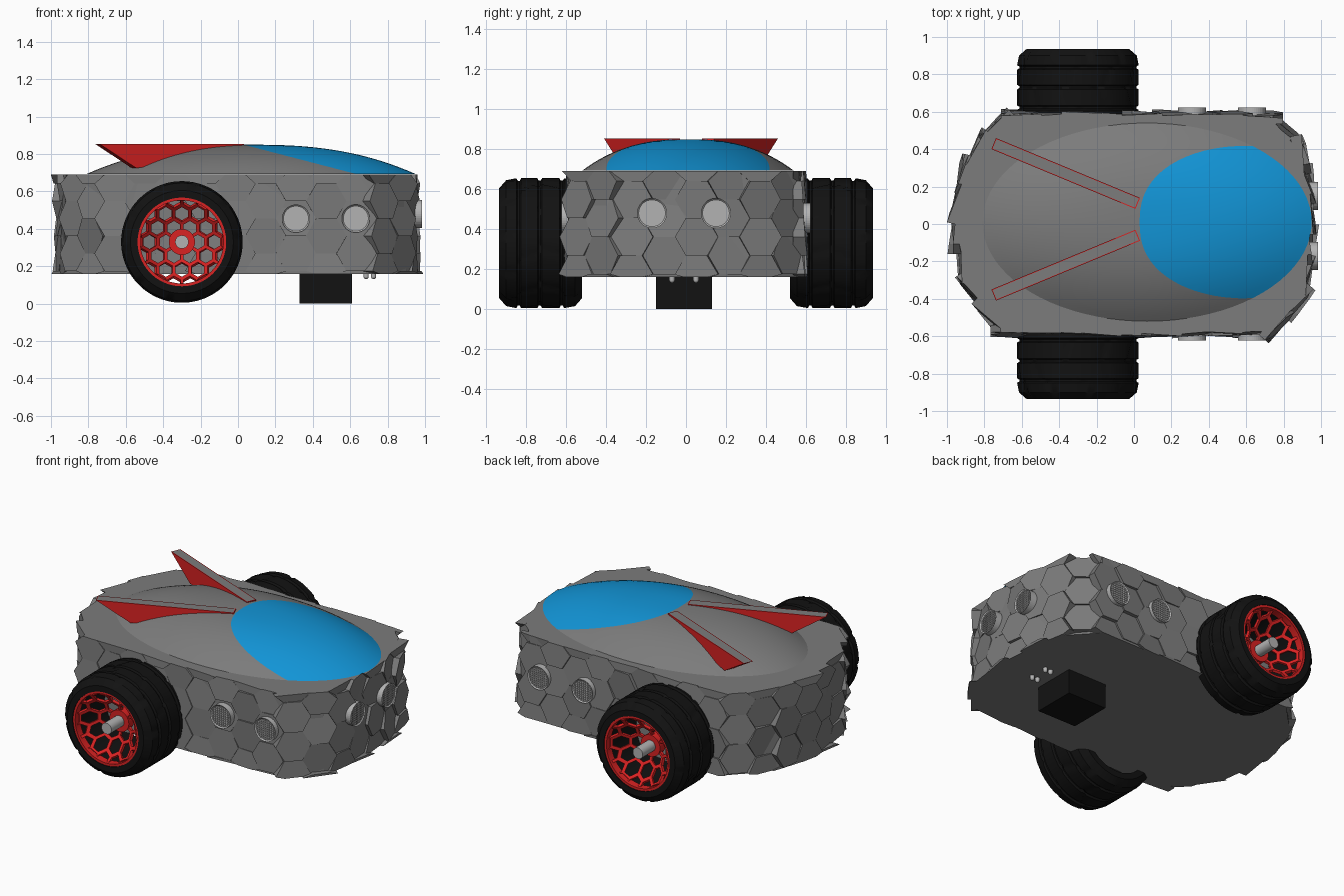
import bpy, bmesh, math, random
from mathutils import Vector, Matrix

if "Cube" in bpy.data.objects:
    bpy.data.objects.remove(bpy.data.objects["Cube"])
random.seed(7)


def material(name, r, g, b):
    m = bpy.data.materials.new(name)
    m.use_nodes = True
    m.diffuse_color = (r, g, b, 1)
    m.node_tree.nodes["Principled BSDF"].inputs["Base Color"].default_value = (r, g, b, 1)
    return m


GREY = material("hull grey", .2, .2, .2)
BLUE = material("canopy blue", .006, .3, .68)
RED = material("red", .7, .016, .016)
BLACK = material("rubber black", .006, .006, .006)
SILVER = material("light grey", .45, .45, .45)


def finish(name, bm, *mats, smooth=False):
    bmesh.ops.recalc_face_normals(bm, faces=bm.faces)
    mesh = bpy.data.meshes.new(name)
    bm.to_mesh(mesh)
    bm.free()
    for m in mats:
        mesh.materials.append(m)
    ob = bpy.data.objects.new(name, mesh)
    bpy.context.collection.objects.link(ob)
    if smooth:
        bpy.ops.object.select_all(action='DESELECT')
        ob.select_set(True)
        bpy.context.view_layer.objects.active = ob
        bpy.ops.object.shade_smooth_by_angle(angle=math.radians(35))
    return ob


def prism(bm, bottom, top):
    """Closed solid between two matching loops of points."""
    a = [bm.verts.new(p) for p in bottom]
    b = [bm.verts.new(p) for p in top]
    bm.faces.new(a)
    cap = bm.faces.new(b)
    for i in range(len(a)):
        j = (i + 1) % len(a)
        bm.faces.new((a[i], a[j], b[j], b[i]))
    return cap


def box(bm, centre, size):
    mat = Matrix.Translation(centre) @ Matrix.Diagonal((*size, 1))
    bmesh.ops.create_cube(bm, size=1, matrix=mat)


def rod(bm, start, end, radius, seg=32):
    a, b = Vector(start), Vector(end)
    turn = (b - a).to_track_quat('Z', 'Y').to_matrix().to_4x4()
    bmesh.ops.create_cone(bm, cap_ends=True, segments=seg, radius1=radius, radius2=radius,
                          depth=(b - a).length, matrix=Matrix.Translation((a + b) / 2) @ turn)


def lathe(bm, profile, seg, centre, side, notch=lambda i, j: 0):
    """Closed (y, radius) profile turned about the wheel axis."""
    rings = []
    for i in range(seg):
        t = math.tau * i / seg
        rings.append([bm.verts.new((centre[0] + (r - notch(i, j)) * math.cos(t), side * y,
                                    centre[1] + (r - notch(i, j)) * math.sin(t)))
                      for j, (y, r) in enumerate(profile)])
    n = len(profile)
    for i in range(seg):
        p, q = rings[i], rings[(i + 1) % seg]
        for j in range(n):
            k = (j + 1) % n
            bm.faces.new((p[j], p[k], q[k], q[j]))


# Hull core, slightly narrower at the top
LOW, HIGH = .16, .69
half = [(.74, -.585), (.9, -.4), (.945, -.18)]
rear = [(-.955, -.1), (-.91, -.31), (-.82, -.45), (-.68, -.59)]
outline = [(.31, -.59)] + half + [(x, -y) for x, y in half[::-1]]
outline += [(x, -y) for x, y in rear[::-1]] + rear
outline = [Vector((x, y, 0)) for x, y in outline]
bm = bmesh.new()
prism(bm, [p + Vector((0, 0, LOW)) for p in outline],
      [p * .98 + Vector((0, 0, HIGH)) for p in outline])
finish("hull_core", bm, GREY)

# Hexagonal armour plates around the hull
sides = list(zip(outline, outline[1:] + outline[:1]))
total = sum((b - a).length for a, b in sides)
columns = 34
pitch = total / columns
size = pitch / 1.5
tall = size * math.sqrt(3)


def on_outline(s):
    for a, b in sides:
        d = (b - a).length
        if s <= d:
            return a + (b - a) * (s / d), (b - a) / d
        s -= d
    return outline[0], (outline[1] - outline[0]).normalized()


bm = bmesh.new()
for col in range(columns):
    point, tangent = on_outline(col * pitch)
    normal = Vector((tangent.y, -tangent.x, 0))
    rough = 2 if abs(point.x) > .7 else 1
    for row in range(-2, 3):
        cz = .455 + (row + (col % 2) / 2) * tall
        if cz - tall / 2 > HIGH - .01 or cz + tall / 2 < LOW + .01:
            continue
        lift = random.uniform(.006, .022)
        tu, tv = (random.uniform(-.09, .09) * rough for _ in range(2))
        inner, outer = [], []
        for k in range(6):
            u = size * math.cos(k * math.pi / 3)
            z = min(HIGH, max(LOW, cz + size * math.sin(k * math.pi / 3)))
            flat = point + tangent * u + Vector((0, 0, z))
            out = lift + tu * u + tv * (z - cz) - .03 * (z - LOW)
            inner.append(flat - normal * .05)
            outer.append(flat + normal * out)
        prism(bm, inner, outer)
bmesh.ops.dissolve_degenerate(bm, dist=.0005, edges=bm.edges)
finish("armour_plates", bm, GREY)

# Domed lid, with the canopy cut off by a sloping plane
bm = bmesh.new()
rings, seg = 20, 80
grid = []
for i in range(1, rings + 1):
    r = i / rings
    z = .693 + .157 * (1 - r ** 2.5)
    grid.append([bm.verts.new((.07 + .88 * r * math.cos(math.tau * k / seg),
                               .01 + .53 * r * math.sin(math.tau * k / seg), z)) for k in range(seg)])
top = bm.verts.new((.07, .01, .85))
for k in range(seg):
    n = (k + 1) % seg
    bm.faces.new((top, grid[0][k], grid[0][n]))
    for a, b in zip(grid, grid[1:]):
        bm.faces.new((a[k], b[k], b[n], a[n]))
cut, up = Vector((.03, 0, .85)), Vector((.26, 0, 1))
bmesh.ops.bisect_plane(bm, geom=bm.verts[:] + bm.edges[:] + bm.faces[:], plane_co=cut, plane_no=up)
for f in bm.faces:
    f.material_index = int((f.calc_center_median() - cut).dot(up) > 0)
finish("dome_and_canopy", bm, GREY, BLUE, smooth=True)

# Two swept fins with grey top faces
for side, name in ((1, "left_fin"), (-1, "right_fin")):
    root = Vector((.02, .025 + side * .085, 0))
    run = Vector((-.75, .025 + side * .405, 0)) - root
    length = run.length
    run.normalize()
    across = Vector((-run.y, run.x, 0)) * .032
    shape = [(0, .853), (length, .853), (length - .21, .725), (0, .8)]
    pts = [root + run * u + Vector((0, 0, z)) for u, z in shape]
    bm = bmesh.new()
    prism(bm, [p - across for p in pts], [p + across for p in pts])
    bm.normal_update()
    lid = max(bm.faces, key=lambda f: f.calc_center_median().z)
    bmesh.ops.inset_individual(bm, faces=[lid], thickness=.007)
    lid.material_index = 1
    finish(name, bm, RED, GREY)

# Wheels: treaded tyre, dished honeycomb rim, hub and axle
HUB = (-.3, .33)
R = .237
tread = [(.52, R), (.52, .275), (.555, .315), (.61, .325), (.617, .313), (.627, .313), (.634, .325),
         (.675, .325), (.72, .325), (.727, .313), (.737, .313), (.744, .325), (.785, .325),
         (.825, .325), (.832, .313), (.842, .313), (.849, .325), (.9, .315), (.935, .275), (.935, R)]


def slant(i, j):
    return .009 if 1 < j < 18 and (i + abs(j - 9)) % 10 == 0 else 0


def dish(u, v):
    r = math.hypot(u, v)
    k = min(1, R / r) if r else 1
    return u * k, v * k, .915 - .15 * (1 - min(1, r / R) ** 2.2)


for side, name in ((1, "back"), (-1, "front")):
    bm = bmesh.new()
    lathe(bm, tread, 100, HUB, side, slant)
    finish(name + "_tyre", bm, BLACK, smooth=True)

    bm = bmesh.new()
    cell = .088
    for j in range(-3, 4):
        for i in range(-4, 5):
            cu, cv = cell * (i + j / 2), cell * j * .866
            if not .01 < math.hypot(cu, cv) < .26:
                continue
            loops = []
            for scale in (1, .8):
                loop = []
                for k in range(6):
                    t = math.radians(30 + 60 * k)
                    u, v, y = dish(cu + scale * cell / 1.732 * math.cos(t),
                                   cv + scale * cell / 1.732 * math.sin(t))
                    loop.append(bm.verts.new((HUB[0] + u, side * y, HUB[1] + v)))
                loops.append(loop)
            for k in range(6):
                n = (k + 1) % 6
                bm.faces.new((loops[0][k], loops[0][n], loops[1][n], loops[1][k]))
    bmesh.ops.remove_doubles(bm, verts=bm.verts, dist=.001)
    bmesh.ops.dissolve_degenerate(bm, dist=.001, edges=bm.edges)
    rim = finish(name + "_honeycomb_rim", bm, RED)
    thick = rim.modifiers.new("thickness", 'SOLIDIFY')
    thick.thickness = .018
    thick.offset = 0

    bm = bmesh.new()
    lathe(bm, [(.88, .222), (.93, .222), (.93, .239), (.88, .239)], 64, HUB, side)
    rod(bm, (HUB[0], side * .74, HUB[1]), (HUB[0], side * .795, HUB[1]), .07)
    finish(name + "_rim_ring_and_hub", bm, RED, smooth=True)

    bm = bmesh.new()
    rod(bm, (HUB[0], side * .55, HUB[1]), (HUB[0], side * .925, HUB[1]), .036)
    finish(name + "_axle", bm, SILVER, smooth=True)


# Round grilles on both flanks and the nose
def grille(name, centre, normal):
    c, n = Vector(centre), Vector(normal)
    across = Vector((-n.y, n.x, 0))
    bm = bmesh.new()
    rod(bm, c - n * .06, c, .075, 40)
    bm.normal_update()
    face = max(bm.faces, key=lambda f: f.normal.dot(n) * f.calc_area())
    bmesh.ops.inset_individual(bm, faces=[face], thickness=.008)
    bmesh.ops.translate(bm, verts=face.verts, vec=n * -.008)
    for k in range(-4, 5):
        reach = 2 * math.sqrt(.066 ** 2 - (k * .014) ** 2)
        thin = Vector((abs(n.x), abs(n.y), 0)) * .006
        wide = Vector((abs(across.x), abs(across.y), 0))
        tall_axis = Vector((0, 0, 1))
        box(bm, c - n * .006 + across * k * .014, thin + wide * .004 + tall_axis * reach)
        box(bm, c - n * .006 + tall_axis * k * .014, thin + wide * reach + tall_axis * .004)
    finish(name, bm, SILVER)


for x in (.31, .63):
    for side in (1, -1):
        grille("flank_grille", (x, side * .624, .455), (0, side, 0))
for y in (-.17, .15):
    grille("nose_grille", (.985, y, .48), (1, 0, 0))

# Underside block and small sensor beads
bm = bmesh.new()
box(bm, (.47, -.01, .085), (.28, .28, .17))
finish("underside_block", bm, BLACK)
bm = bmesh.new()
for x in (.685, .725):
    for y in (-.07, .05):
        rod(bm, (x, y, .17), (x, y, .145), .014, 16)
        bmesh.ops.create_uvsphere(bm, u_segments=16, v_segments=8, radius=.014,
                                  matrix=Matrix.Translation((x, y, .145)))
finish("sensor_beads", bm, SILVER, smooth=True)
